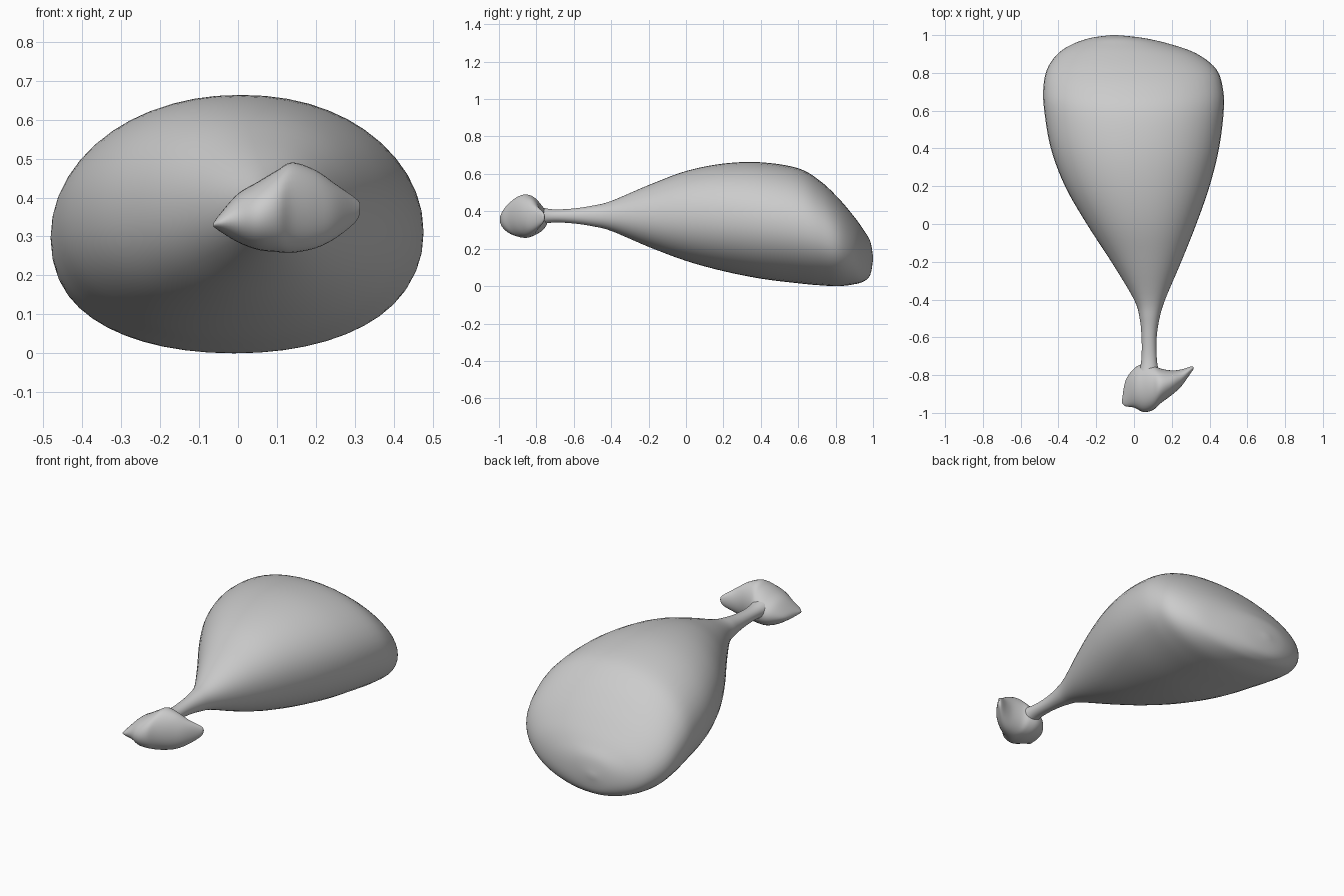
import bpy, bmesh, math
from mathutils import Vector

cube = bpy.data.objects.get("Cube")
if cube:
    bpy.data.objects.remove(cube, do_unlink=True)

grey = bpy.data.materials.new("plain grey")
grey.use_nodes = True
color = (0.6, 0.6, 0.6, 1)
grey.diffuse_color = color
grey.node_tree.nodes["Principled BSDF"].inputs["Base Color"].default_value = color


def spline(rows, steps):
    """Smoothly interpolate between rows of section measurements."""
    rows = [Vector(r) for r in rows]
    pts = [rows[0]] + rows + [rows[-1]]
    out = []
    for a, b, c, d in zip(pts, pts[1:], pts[2:], pts[3:]):
        for i in range(steps):
            t = i / steps
            out.append(b + (c - a) * t / 2 + (a * 2 - b * 5 + c * 4 - d) * t**2 / 2
                       + (b * 3 - a - c * 3 + d) * t**3 / 2)
    return out + [rows[-1]]


def loft(name, rows, axis, power, steps=5, sides=48):
    """Skin rounded sections; each row is position, then low/high of both other axes."""
    bm = bmesh.new()
    rings = []
    for pos, u0, u1, w0, w1 in spline(rows, steps):
        ring = []
        for k in range(sides):
            a = math.tau * k / sides
            c, s = math.cos(a), math.sin(a)
            u = (u0 + u1) / 2 + (u1 - u0) / 2 * math.copysign(abs(c) ** (2 / power), c)
            w = (w0 + w1) / 2 + (w1 - w0) / 2 * math.copysign(abs(s) ** (2 / power), s)
            ring.append(bm.verts.new((pos, u, w) if axis == "x" else (u, pos, w)))
        rings.append(ring)
    for r, q in zip(rings, rings[1:]):
        for k in range(sides):
            n = (k + 1) % sides
            bm.faces.new((r[k], r[n], q[n], q[k]))
    bm.faces.new(rings[0])
    bm.faces.new(rings[-1])
    bmesh.ops.recalc_face_normals(bm, faces=bm.faces)
    mesh = bpy.data.meshes.new(name)
    bm.to_mesh(mesh)
    bm.free()
    mesh.materials.append(grey)
    mesh.shade_smooth()
    ob = bpy.data.objects.new(name, mesh)
    bpy.context.collection.objects.link(ob)
    return ob


# Meat tapering into the bone shaft: y, x range, z range
meat = [
    (-0.84, 0.00, 0.16, 0.30, 0.44),
    (-0.77, 0.03, 0.13, 0.33, 0.42),
    (-0.70, 0.04, 0.12, 0.34, 0.41),
    (-0.60, 0.04, 0.12, 0.335, 0.415),
    (-0.50, 0.03, 0.135, 0.32, 0.43),
    (-0.40, 0.00, 0.165, 0.295, 0.455),
    (-0.20, -0.12, 0.25, 0.21, 0.54),
    (0.00, -0.25, 0.33, 0.135, 0.615),
    (0.20, -0.365, 0.40, 0.08, 0.655),
    (0.40, -0.44, 0.45, 0.04, 0.662),
    (0.60, -0.475, 0.475, 0.015, 0.63),
    (0.72, -0.48, 0.47, 0.004, 0.56),
    (0.82, -0.46, 0.435, 0.0, 0.465),
    (0.90, -0.405, 0.335, 0.01, 0.37),
    (0.95, -0.33, 0.20, 0.025, 0.30),
    (0.985, -0.23, 0.05, 0.06, 0.24),
    (1.00, -0.12, -0.09, 0.14, 0.16),
]
loft("drumstick_meat", meat, "y", 2.1)

# Knuckle at the end of the bone: x, y range, z range
knuckle = [
    (-0.063, -0.95, -0.93, 0.325, 0.335),
    (-0.045, -0.965, -0.83, 0.312, 0.36),
    (0.00, -0.972, -0.765, 0.285, 0.41),
    (0.05, -0.995, -0.74, 0.266, 0.44),
    (0.10, -0.985, -0.745, 0.26, 0.47),
    (0.14, -0.95, -0.765, 0.258, 0.49),
    (0.20, -0.905, -0.775, 0.27, 0.47),
    (0.25, -0.86, -0.77, 0.295, 0.435),
    (0.30, -0.79, -0.755, 0.335, 0.40),
    (0.314, -0.77, -0.757, 0.36, 0.385),
]
loft("bone_knuckle", knuckle, "x", 2.0, sides=32)
